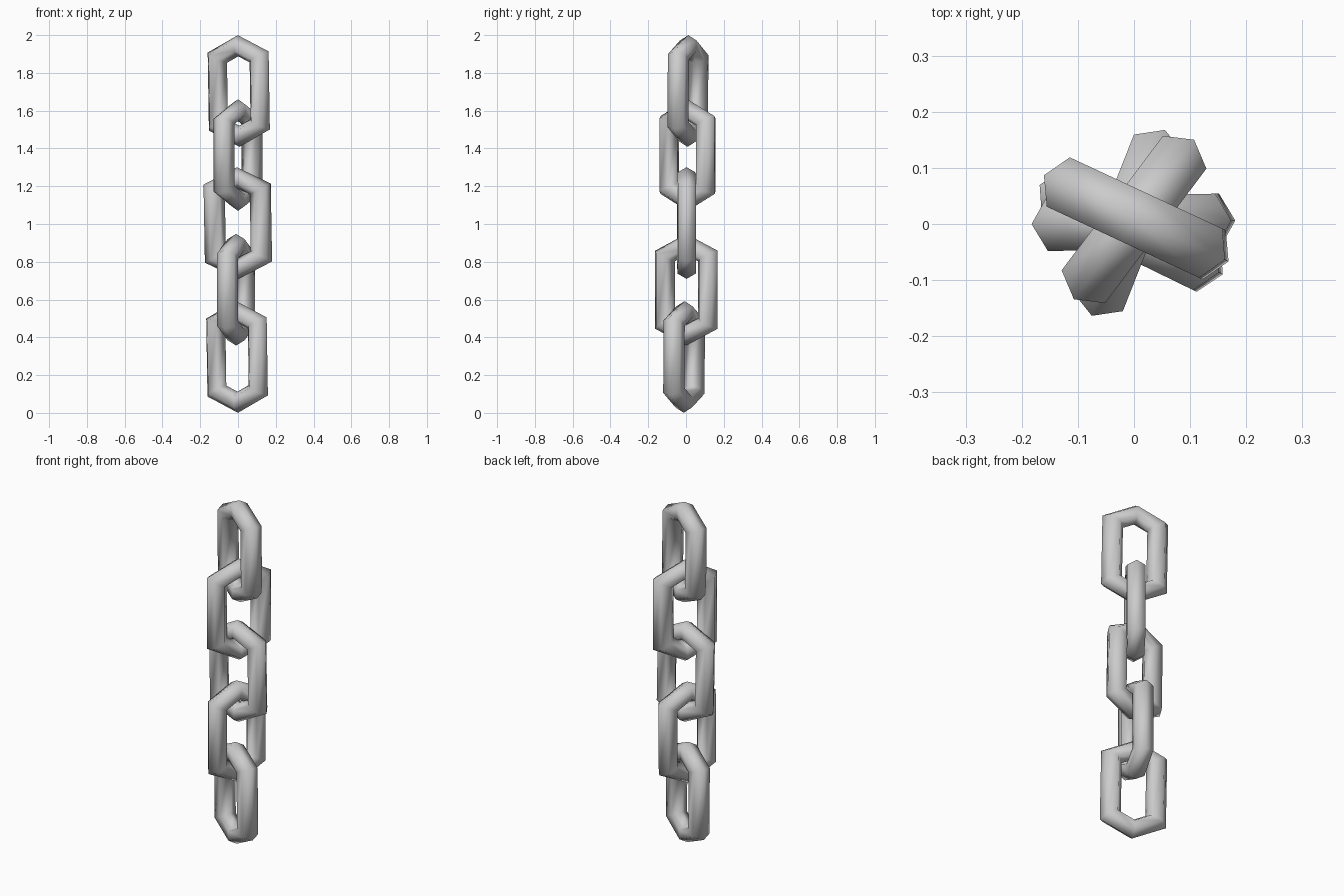
import bpy, bmesh, math
from mathutils import Matrix

cube = bpy.data.objects.get("Cube")
if cube:
    bpy.data.objects.remove(cube, do_unlink=True)

steel = bpy.data.materials.new("light_grey_steel")
steel.use_nodes = True
colour = (0.6, 0.6, 0.6, 1)
steel.diffuse_color = colour
steel.node_tree.nodes["Principled BSDF"].inputs["Base Color"].default_value = colour

RING, TUBE, STRETCH = 0.122, 0.056, 0.1175   # ring radius, bar radius, half straight length
SIDES = 6


def ring_section(bm, angle):
    """One hexagonal bar section of the stretched six-cornered ring."""
    verts = []
    for i in range(SIDES):
        a = math.tau * i / SIDES
        rho = RING + TUBE * math.cos(a)
        # widen so that the upright sides keep the full bar thickness
        x = rho * math.cos(angle) / math.cos(math.pi / 6)
        z = rho * math.sin(angle) + math.copysign(STRETCH, math.sin(angle))
        verts.append(bm.verts.new((x, TUBE * math.sin(a), z)))
    return verts


def chain_link(name, centre, turn, tilt=0):
    bm = bmesh.new()
    sections = [ring_section(bm, math.radians(30 + 60 * k)) for k in range(6)]
    for k, here in enumerate(sections):
        after = sections[(k + 1) % len(sections)]
        for i in range(SIDES):
            j = (i + 1) % SIDES
            bm.faces.new((here[i], here[j], after[j], after[i]))
    bmesh.ops.recalc_face_normals(bm, faces=bm.faces)
    bm.transform(Matrix.Translation(centre)
                 @ Matrix.Rotation(math.radians(turn), 4, 'Z')
                 @ Matrix.Rotation(math.radians(tilt), 4, 'Y'))
    for face in bm.faces:
        face.smooth = True
    mesh = bpy.data.meshes.new(name)
    bm.to_mesh(mesh)
    bm.free()
    mesh.materials.append(steel)
    bpy.context.collection.objects.link(bpy.data.objects.new(name, mesh))


# Interlocked links, from the top down
chain_link("top_link", (0.004, 0.01, 1.704), -25, -1)
chain_link("upper_link", (0, 0.008, 1.365), 53)
chain_link("middle_link", (-0.001, 0.003, 1.005), 1, -1)
chain_link("lower_link", (-0.01, 0.002, 0.652), 68.5)
chain_link("bottom_link", (-0.005, -0.01, 0.296), -26, -1)
